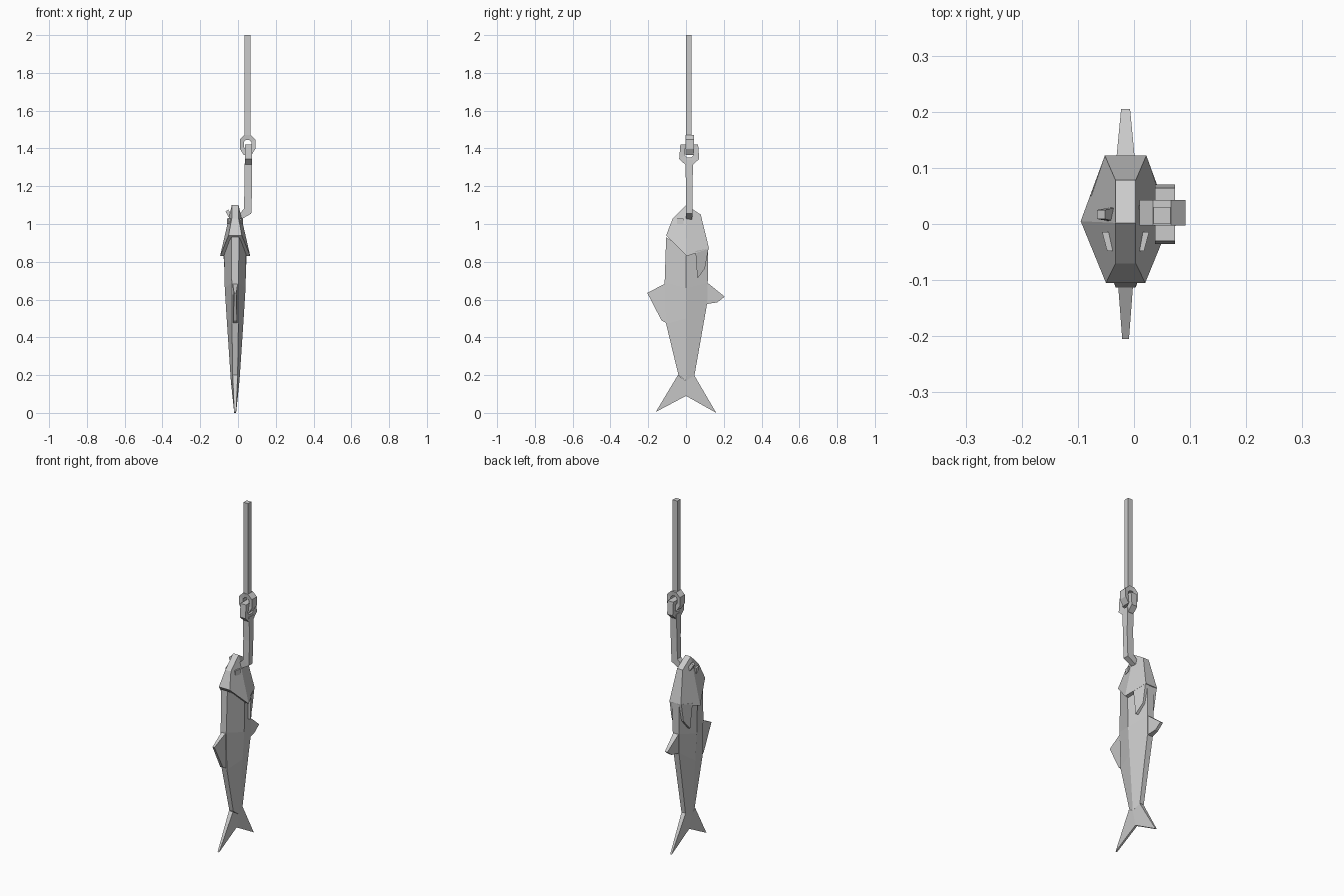
import bpy, bmesh
from mathutils import Vector

if "Cube" in bpy.data.objects:
    bpy.data.objects.remove(bpy.data.objects["Cube"])

CX = -0.015   # fish centre plane
HY = 0.017    # hook and rope centre plane


def loft(name, loops, closed=False):
    """Skin a list of equal-length vertex loops; cap the ends unless closed."""
    bm = bmesh.new()
    rows = [[bm.verts.new(p) for p in loop] for loop in loops]
    n, m = len(rows[0]), len(rows)
    for r in range(m if closed else m - 1):
        a, b = rows[r], rows[(r + 1) % m]
        for i in range(n):
            j = (i + 1) % n
            bm.faces.new((a[i], a[j], b[j], b[i]))
    if not closed:
        for row in (rows[0], rows[-1]):
            for i in range(n // 2 - 1):
                bm.faces.new((row[i], row[i + 1], row[n - 2 - i], row[n - 1 - i]))
    bmesh.ops.recalc_face_normals(bm, faces=bm.faces)
    mesh = bpy.data.meshes.new(name)
    bm.to_mesh(mesh)
    bm.free()
    obj = bpy.data.objects.new(name, mesh)
    bpy.context.collection.objects.link(obj)
    return obj


def section(front, mid, back):
    """Six-sided fish section from three (half width, y, z) points."""
    pts = (front, mid, back)
    return ([(CX + w, y, z) for w, y, z in pts] +
            [(CX - w, y, z) for w, y, z in reversed(pts)])


def blade(name, pts):
    """Thin fin symmetric about the fish plane, from (half width, y, z)."""
    return loft(name, [[(CX + s * w, y, z) for w, y, z in pts] for s in (1, -1)])


def link(name, outline, scale, centre, half, to3d):
    """Flat chain link: outline with a scaled hole, extruded by +-half."""
    c = Vector(centre)
    loops = []
    for p in outline:
        o = Vector(p)
        i = c + Vector(((o.x - c.x) * scale[0], (o.y - c.y) * scale[1]))
        loops.append([to3d(o, half), to3d(i, half * 0.85),
                      to3d(i, -half * 0.85), to3d(o, -half)])
    return loft(name, loops, closed=True)


# Fish body and head with overhanging gill edge
loft("fish_body", [
    section((.013, -.040, .20), (.023, 0, .17), (.013, .045, .20)),
    section((.017, -.105, .47), (.045, 0, .50), (.018, .112, .58)),
    section((.018, -.113, .69), (.055, 0, .66), (.020, .115, .69)),
    section((.020, -.105, .93), (.059, 0, .86), (.022, .118, .88)),
])
loft("fish_head", [
    section((.035, -.105, .94), (.080, .005, .83), (.037, .122, .87)),
    section((.018, -.070, 1.03), (.018, .002, 1.10), (.018, .078, 1.05)),
])

# Forked tail and the two middle fins
for s, label in ((-1, "front"), (1, "back")):
    blade("tail_" + label, [(.023, 0, .17), (.013, s * .043, .20),
                            (.005, s * .16, .005 if s < 0 else .0), (.006, 0, .09)])
blade("front_fin", [(.014, -.10, .69), (.006, -.205, .635),
                    (.009, -.13, .49), (.014, -.095, .47)])
blade("back_fin", [(.018, .10, .70), (.008, .205, .615),
                   (.009, .165, .585), (.018, .10, .575)])

# Paired side fins and eyes
fin = [(.063, .050, .857), (.054, .060, .71), (.038, .100, .765), (.038, .119, .87)]
eye = [(.020, -.048), (.033, -.048), (.042, -.014), (.029, -.014)]
for s, label in ((1, "right"), (-1, "left")):
    loft("side_fin_" + label, [[(CX + s * (x - d), y, z) for x, y, z in fin]
                               for d in (0, .028)])
    loft("eye_" + label, [[(CX + s * x, y, z) for x, y in eye]
                          for z in (1.0, 1.03)])

# Hook: shank, bend through the mouth, tip on the far side
hook = [((.074, 1.34), (.036, 1.34), .021), ((.075, 1.20), (.034, 1.20), .017),
        ((.070, 1.055), (.032, 1.08), .017), ((.000, 1.015), (-.002, 1.045), .015),
        ((-.045, 1.030), (-.035, 1.050), .012), ((-.066, 1.065), (-.052, 1.077), .008)]
loft("hook", [[(a[0], HY - h, a[1]), (a[0], HY + h, a[1]),
               (b[0], HY + h, b[1]), (b[0], HY - h, b[1])] for a, b, h in hook])

# Hook eyelet linked through the rope loop
link("hook_eyelet",
     [(HY + y, z) for y, z in ((-.047, 1.422), (.047, 1.422), (.053, 1.345),
                               (.022, 1.315), (-.022, 1.315), (-.053, 1.345))],
     (.45, .45), (HY, 1.38), .018, lambda p, h: (.055 + h, p.x, p.y))
link("rope_loop",
     [(.034, 1.472), (.066, 1.472), (.092, 1.448), (.092, 1.398),
      (.072, 1.366), (.030, 1.366), (.010, 1.398), (.010, 1.448)],
     (.5, .5), (.051, 1.42), .023, lambda p, h: (p.x, HY + .003 + h, p.y))

# Rope
loft("rope", [[(.05 + a, .015 + b, z) for a, b in
               ((-.015, -.015), (.015, -.015), (.015, .015), (-.015, .015))]
              for z in (1.45, 2.0)])
